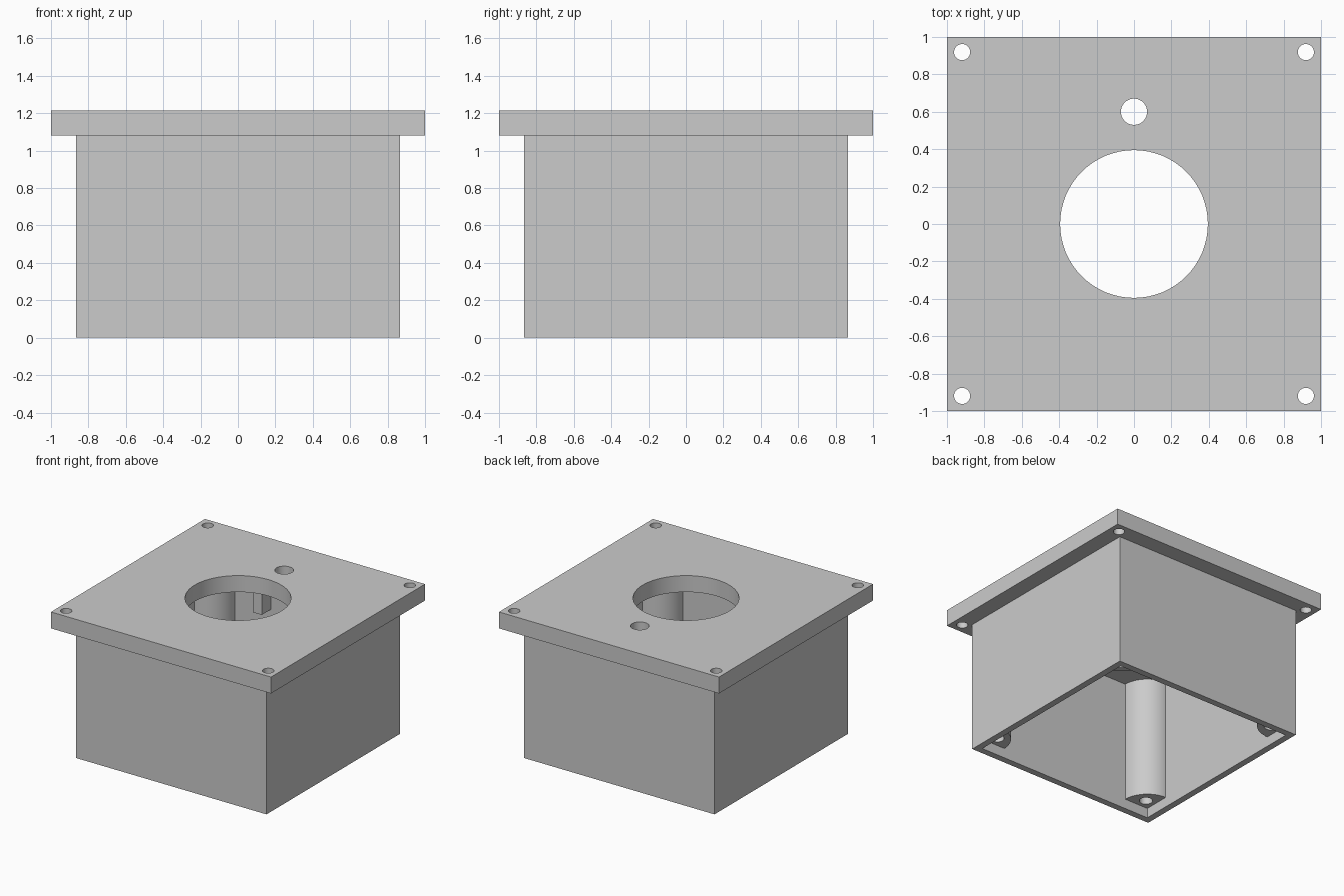
import bpy, bmesh, math
from mathutils import Matrix

if "Cube" in bpy.data.objects:
    bpy.data.objects.remove(bpy.data.objects["Cube"], do_unlink=True)

HALF, WALL = 0.865, 0.054          # box half width, wall thickness
INNER = HALF - WALL
TOP, PLATE_TOP = 1.081, 1.216      # underside and top of the plate
POST_END, POST_R = 0.081, 0.216    # posts stop short of the open rim

grey = bpy.data.materials.new("light_grey_plastic")
grey.use_nodes = True
grey.diffuse_color = (0.6, 0.6, 0.6, 1)
grey.node_tree.nodes["Principled BSDF"].inputs["Base Color"].default_value = (0.6, 0.6, 0.6, 1)


def finish(name, bm):
    bmesh.ops.recalc_face_normals(bm, faces=bm.faces[:])
    mesh = bpy.data.meshes.new(name)
    bm.to_mesh(mesh)
    bm.free()
    mesh.materials.append(grey)
    obj = bpy.data.objects.new(name, mesh)
    bpy.context.collection.objects.link(obj)
    return obj


def box(name, x, y, z):
    """Box from (low, high) pairs."""
    bm = bmesh.new()
    spans = (x, y, z)
    size = [b - a for a, b in spans]
    mid = [(a + b) / 2 for a, b in spans]
    bmesh.ops.create_cube(bm, size=1, matrix=Matrix.Translation(mid) @ Matrix.Diagonal((*size, 1)))
    return finish(name, bm)


def drills(name, holes, low, high):
    """Upright cylinders, one per (x, y, radius)."""
    bm = bmesh.new()
    for x, y, r in holes:
        bmesh.ops.create_cone(bm, cap_ends=True, segments=64, radius1=r, radius2=r,
                              depth=high - low,
                              matrix=Matrix.Translation((x, y, (low + high) / 2)))
    return finish(name, bm)


def cut(obj, cutter):
    mod = obj.modifiers.new("cut", "BOOLEAN")
    mod.operation, mod.solver, mod.object = "DIFFERENCE", "EXACT", cutter
    select(obj)
    bpy.ops.object.modifier_apply(modifier=mod.name)
    bpy.data.objects.remove(cutter, do_unlink=True)
    select(obj)
    bpy.ops.object.shade_smooth_by_angle(angle=math.radians(30))


def select(obj):
    bpy.ops.object.select_all(action="DESELECT")
    obj.select_set(True)
    bpy.context.view_layer.objects.active = obj


# Box walls, open below
walls = box("box_walls", (-HALF, HALF), (-HALF, HALF), (0, TOP))
cut(walls, box("cavity", (-INNER, INNER), (-INNER, INNER), (-0.1, TOP + 0.1)))

# Top plate: centre opening, small hole and four corner screw holes
plate = box("top_plate", (-1, 1), (-1, 1), (TOP, PLATE_TOP))
holes = [(0, 0, 0.395), (0, 0.6, 0.07)]
holes += [(sx * 0.919, sy * 0.919, 0.043) for sx in (-1, 1) for sy in (-1, 1)]
cut(plate, drills("plate_drills", holes, TOP - 0.1, PLATE_TOP + 0.1))

# Quarter-round screw posts in the inner corners
for sx, side in ((-1, "right"), (1, "left")):
    for sy, end in ((-1, "front"), (1, "back")):
        bm = bmesh.new()
        corner = (sx * INNER, sy * INNER)
        arc = [(math.cos(a), math.sin(a)) for a in (i * math.pi / 48 for i in range(25))]
        outline = [corner] + [(corner[0] - sx * POST_R * c, corner[1] - sy * POST_R * s) for c, s in arc]
        face = bm.faces.new([bm.verts.new((x, y, POST_END)) for x, y in outline])
        top = bmesh.ops.extrude_face_region(bm, geom=[face])["geom"]
        bmesh.ops.translate(bm, vec=(0, 0, TOP - POST_END),
                            verts=[v for v in top if isinstance(v, bmesh.types.BMVert)])
        post = finish(f"{end}_{side}_post", bm)
        at = INNER - 0.081
        cut(post, drills("post_drill", [(sx * at, sy * at, 0.05)], -0.1, TOP + 0.1))

# Short ribs on the inside of the back wall, beside the small hole
for sx, side in ((-1, "right"), (1, "left")):
    xs = sorted((sx * 0.27, sx * 0.35))
    box(f"{side}_rib", xs, (INNER - 0.117, INNER), (0.74, TOP))
